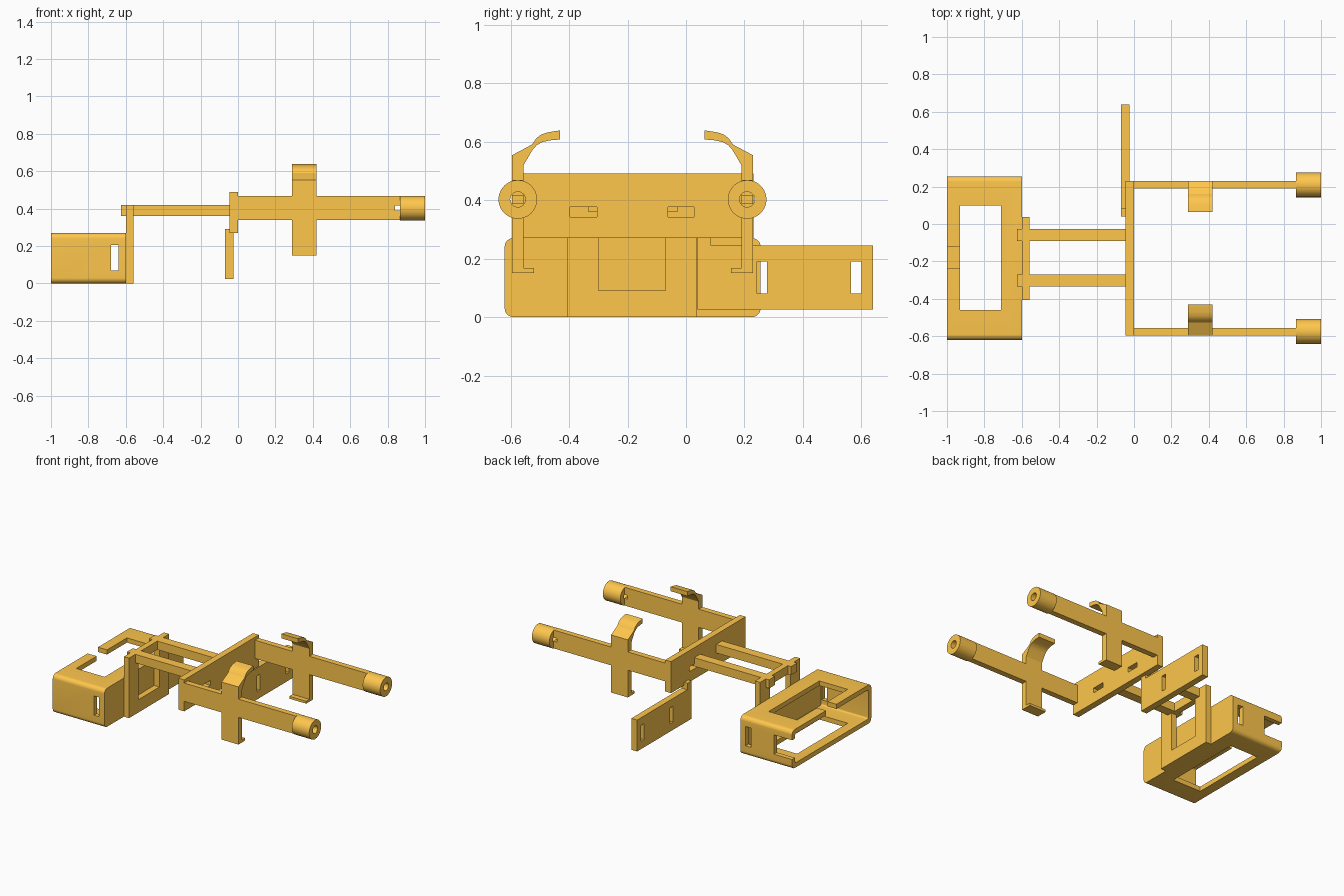
import bpy, bmesh, math
from mathutils import Matrix

if "Cube" in bpy.data.objects:
    bpy.data.objects.remove(bpy.data.objects["Cube"])

MID_Y = -0.183  # symmetry plane of the paired rails and clips

# Amber plastic
AMBER = bpy.data.materials.new("amber_plastic")
AMBER.diffuse_color = (1.0, 0.57, 0.073, 1)
AMBER.use_nodes = True
AMBER.node_tree.nodes["Principled BSDF"].inputs["Base Color"].default_value = AMBER.diffuse_color


def finish(name, bm):
    bmesh.ops.recalc_face_normals(bm, faces=bm.faces)
    me = bpy.data.meshes.new(name)
    bm.to_mesh(me)
    bm.free()
    me.materials.append(AMBER)
    ob = bpy.data.objects.new(name, me)
    bpy.context.collection.objects.link(ob)
    return ob


def box(name, x, y, z, round_x=0.0):
    bm = bmesh.new()
    bmesh.ops.create_cube(bm, size=1)
    for v in bm.verts:
        v.co = [r[0] + (c + 0.5) * (r[1] - r[0]) for c, r in zip(v.co, (x, y, z))]
    if round_x:
        edges = [e for e in bm.edges if abs(e.verts[0].co.x - e.verts[1].co.x) > 1e-4]
        bmesh.ops.bevel(bm, geom=edges, offset=round_x, segments=8, profile=0.5,
                        affect='EDGES')
    return finish(name, bm)


def cylinder(name, x, y, z, r):
    bm = bmesh.new()
    m = (Matrix.Translation(((x[0] + x[1]) / 2, y, z))
         @ Matrix.Rotation(math.pi / 2, 4, 'Y'))
    bmesh.ops.create_cone(bm, cap_ends=True, segments=48, radius1=r, radius2=r,
                          depth=x[1] - x[0], matrix=m)
    return finish(name, bm)


def extrude_yz(name, pts, x):
    bm = bmesh.new()
    f = bm.faces.new([bm.verts.new((x[0], y, z)) for y, z in pts])
    ext = bmesh.ops.extrude_face_region(bm, geom=[f])['geom']
    bmesh.ops.translate(bm, vec=(x[1] - x[0], 0, 0),
                        verts=[g for g in ext if isinstance(g, bmesh.types.BMVert)])
    return finish(name, bm)


def boolean(ob, other, op='DIFFERENCE'):
    bpy.context.view_layer.objects.active = ob
    mod = ob.modifiers.new(op, 'BOOLEAN')
    mod.operation, mod.object, mod.solver = op, other, 'EXACT'
    bpy.ops.object.modifier_apply(modifier=mod.name)
    bpy.data.objects.remove(other, do_unlink=True)


def cut(ob, *ranges):
    for r in ranges:
        boolean(ob, box("cutter", *r))


def smooth(ob):
    bpy.ops.object.select_all(action='DESELECT')
    ob.select_set(True)
    bpy.context.view_layer.objects.active = ob
    bpy.ops.object.shade_smooth_by_angle(angle=math.radians(25))


# Rounded holder shell, open at its -x end
holder = box("holder_shell", (-1, -0.6), (-0.62, 0.255), (0, 0.27), 0.03)
boolean(holder, box("cutter", (-1.1, -0.635), (-0.587, 0.222), (0.033, 0.237), 0.012))
cut(holder,
    ((-0.93, -0.71), (-0.46, 0.10), (-0.1, 0.4)),       # top and bottom windows
    ((-1.1, -0.9), (-0.235, -0.12), (0.2, 0.4)),        # gap in the top rail
    ((-0.68, -0.64), (-0.8, 0.4), (0.07, 0.205)),       # strap slots
    ((-1.1, -0.86), (0.15, 0.4), (0.07, 0.205)))        # side port notch
smooth(holder)

# Upright bracket with a window
bracket = box("holder_bracket", (-0.6, -0.56), (-0.405, 0.038), (0, 0.42))
cut(bracket, ((-0.7, -0.5), (-0.3, -0.07), (0.09, 0.36)))

# Two connecting arms
for i, y in enumerate(((-0.335, -0.27), (-0.092, -0.027))):
    box(f"connecting_arm_{i + 1}", (-0.625, -0.04), y, (0.36, 0.42))

# Cross plate with two slots
cross = box("cross_plate", (-0.045, 0), (-0.595, 0.23), (0.27, 0.49))
cut(cross,
    ((-0.1, 0.1), (-0.397, -0.305), (0.342, 0.376)),
    ((-0.1, 0.1), (-0.061, 0.028), (0.342, 0.376)))

# Hanging side plate with strap slots and a raised tab
hang = extrude_yz("side_plate", [(0.04, 0.025), (0.64, 0.025), (0.64, 0.245),
                                 (0.085, 0.245), (0.085, 0.29), (0.04, 0.29)],
                  (-0.07, -0.025))
cut(hang,
    ((-0.1, 0.1), (0.243, 0.277), (0.08, 0.19)),
    ((-0.1, 0.1), (0.565, 0.60), (0.08, 0.19)))

# Clip profile: foot, upright and curved hook
CLIP = [(-0.595, 0.15), (-0.52, 0.15), (-0.52, 0.167), (-0.555, 0.167),
        (-0.555, 0.52), (-0.525, 0.571), (-0.511, 0.587), (-0.492, 0.598),
        (-0.465, 0.604), (-0.43, 0.607), (-0.43, 0.638), (-0.47, 0.632),
        (-0.495, 0.624), (-0.512, 0.611), (-0.526, 0.59), (-0.595, 0.553)]

# Paired rails, sockets and clips, mirrored about the mid plane
for side, s in (("front", 1), ("back", -1)):
    def my(y):
        return MID_Y + s * (y - MID_Y)

    cy = my(-0.575)
    rail = box(f"{side}_rail", (-0.01, 0.866), sorted((my(-0.595), my(-0.555))),
               (0.34, 0.468))
    cut(rail, ((0.84, 0.9), (cy - 0.1, cy + 0.1), (0.39, 0.416)))
    socket = cylinder(f"{side}_socket", (0.865, 1), cy, 0.402, 0.066)
    boolean(socket, cylinder("cutter", (0.8, 1.1), cy, 0.402, 0.026))
    smooth(socket)
    clip = extrude_yz(f"{side}_clip", [(my(y), z) for y, z in CLIP], (0.29, 0.42))
    smooth(clip)
